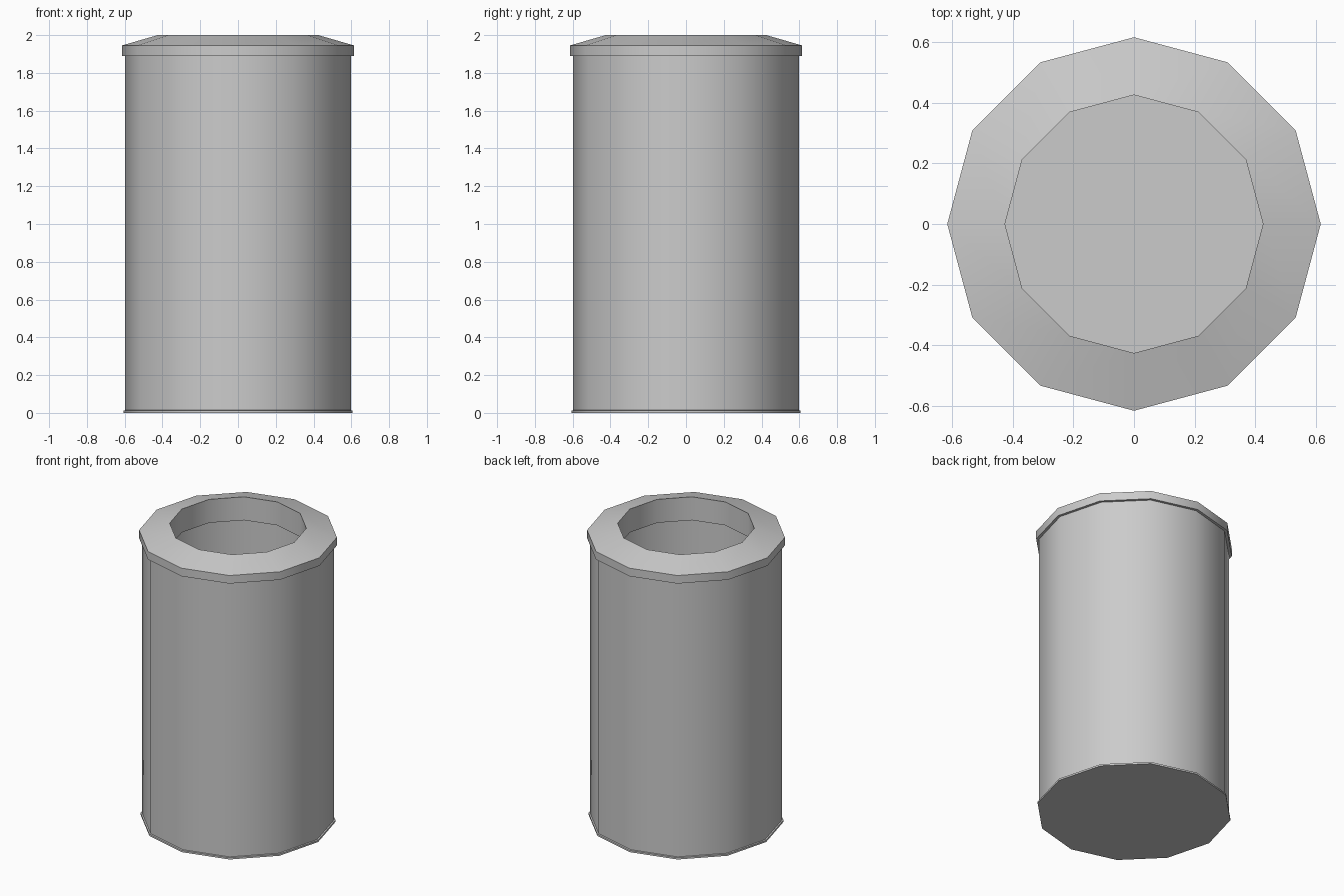
import bpy, bmesh, math

if "Cube" in bpy.data.objects:
    bpy.data.objects.remove(bpy.data.objects["Cube"])

SIDES = 12


def lathe(name, profile, closed=False):
    """Revolve (radius, z) points into a 12-sided shell; radius 0 makes a cap."""
    bm = bmesh.new()
    rings = []
    for r, z in profile:
        if r == 0:
            rings.append([bm.verts.new((0, 0, z))] * SIDES)
        else:
            rings.append([bm.verts.new((r * math.cos(2 * math.pi * i / SIDES),
                                        r * math.sin(2 * math.pi * i / SIDES), z))
                          for i in range(SIDES)])
    pairs = list(zip(rings, rings[1:]))
    if closed:
        pairs.append((rings[-1], rings[0]))
    for a, b in pairs:
        for i in range(SIDES):
            j = (i + 1) % SIDES
            bm.faces.new(list(dict.fromkeys((a[i], a[j], b[j], b[i]))))
    bmesh.ops.recalc_face_normals(bm, faces=bm.faces)
    mesh = bpy.data.meshes.new(name)
    bm.to_mesh(mesh)
    bm.free()
    obj = bpy.data.objects.new(name, mesh)
    bpy.context.collection.objects.link(obj)
    bpy.ops.object.select_all(action='DESELECT')
    obj.select_set(True)
    bpy.context.view_layer.objects.active = obj
    bpy.ops.object.shade_smooth_by_angle(angle=math.radians(35))
    return obj


# Hollow bin body with a thin base flange
lathe("bin_body", [(0, 0), (0.606, 0), (0.606, 0.012), (0.597, 0.014),
                   (0.597, 1.92), (0.575, 1.92), (0.575, 0.02), (0, 0.02)])

# Sloped rim with an outer collar and a lip hanging inside the opening
lathe("rim", [(0.597, 1.89), (0.615, 1.89), (0.615, 1.945), (0.425, 2.0),
              (0.425, 1.84), (0.44, 1.84), (0.44, 1.94), (0.597, 1.92)], closed=True)
